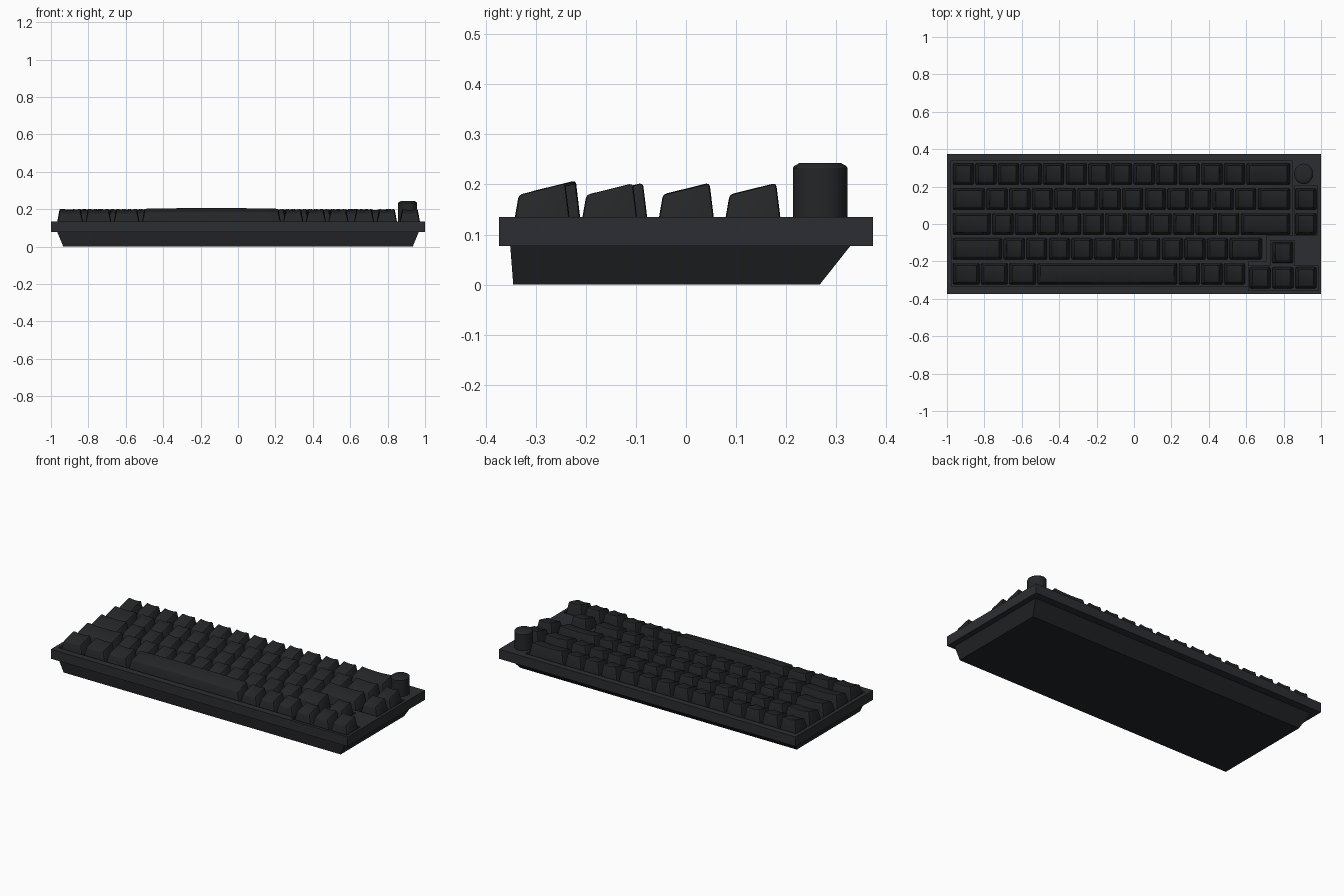
import bpy, bmesh, math

if "Cube" in bpy.data.objects:
    bpy.data.objects.remove(bpy.data.objects["Cube"])

def material(name, c):
    m = bpy.data.materials.new(name)
    m.diffuse_color = (*c, 1)
    m.use_nodes = True
    m.node_tree.nodes["Principled BSDF"].inputs["Base Color"].default_value = m.diffuse_color
    return m

CASE = material("case_dark", (0.024, 0.027, 0.031))
BASE = material("base_dark", (0.017, 0.018, 0.020))
KEYS = material("key_dark", (0.018, 0.019, 0.021))

def finish(name, bm, mat=None):
    bmesh.ops.recalc_face_normals(bm, faces=bm.faces)
    me = bpy.data.meshes.new(name)
    bm.to_mesh(me)
    bm.free()
    ob = bpy.data.objects.new(name, me)
    bpy.context.collection.objects.link(ob)
    if mat:
        me.materials.append(mat)
    return ob

def frustum(name, lo, hi, z0, z1, mat=None):
    """Box whose bottom (lo) and top (hi) are x0, x1, y0, y1 rectangles."""
    bm = bmesh.new()
    rings = []
    for (x0, x1, y0, y1), z in ((lo, z0), (hi, z1)):
        rings.append([bm.verts.new((x, y, z)) for x, y in
                      ((x0, y0), (x1, y0), (x1, y1), (x0, y1))])
    for r in rings:
        bm.faces.new(r)
    for i in range(4):
        j = (i + 1) % 4
        bm.faces.new((rings[0][i], rings[0][j], rings[1][j], rings[1][i]))
    return finish(name, bm, mat)

# Tapered lower case
frustum("lower_case", (-0.934, 0.934, -0.345, 0.267),
        (-0.966, 0.966, -0.351, 0.328), 0, 0.077, BASE)

# Upper frame with key wells cut in
rim = (-1, 1, -0.373, 0.373)
frame = frustum("upper_frame", rim, rim, 0.077, 0.135, CASE)
wells = [(-0.978, 0.848, -0.062, 0.336), (-0.977, 0.705, -0.200, -0.050),
         (-0.976, 0.609, -0.333, -0.190), (0.857, 0.982, -0.061, 0.204),
         (0.611, 0.983, -0.356, -0.224), (0.730, 0.858, -0.230, -0.088)]
for i, w in enumerate(wells):
    cutter = frustum(f"well_cutter_{i}", w, w, 0.105, 0.2)
    cutter.hide_render = True
    cutter.hide_set(True)
    mod = frame.modifiers.new("well", "BOOLEAN")
    mod.operation = "DIFFERENCE"
    mod.solver = "EXACT"
    mod.object = cutter

def keycap(name, x0, x1, yc, dish=0.006):
    """Tapered cap with a back-high top, scooped (or crowned) across its width."""
    nx, ny, zb = 8, 2, 0.122
    cx, hw = (x0 + x1) / 2, (x1 - x0) / 2
    bm = bmesh.new()
    top = [[None] * (ny + 1) for _ in range(nx + 1)]
    low = {}
    for i in range(nx + 1):
        s = 2 * i / nx - 1
        for j in range(ny + 1):
            t = j / ny
            z = 0.181 + 0.023 * t - dish * (1 - s * s)
            top[i][j] = bm.verts.new((cx + s * (hw - 0.015), yc - 0.046 + 0.093 * t, z))
            if i in (0, nx) or j in (0, ny):
                low[i, j] = bm.verts.new((cx + s * hw, yc - 0.056 + 0.113 * t, zb))
    for i in range(nx):
        for j in range(ny):
            bm.faces.new((top[i][j], top[i + 1][j], top[i + 1][j + 1], top[i][j + 1]))
    loop = ([(i, 0) for i in range(nx)] + [(nx, j) for j in range(ny)] +
            [(i, ny) for i in range(nx, 0, -1)] + [(0, j) for j in range(ny, 0, -1)])
    for a, b in zip(loop, loop[1:] + loop[:1]):
        bm.faces.new((low[a], low[b], top[b[0]][b[1]], top[a[0]][a[1]]))
    bm.faces.new([low[p] for p in loop])
    for f in bm.faces:
        f.smooth = True
    # round the cap edges and corners
    sharp = [e for e in bm.edges if e.calc_face_angle(0) > 0.6 and
             max(v.co.z for v in e.verts) > zb + 0.01]
    bm.normal_update()
    sharp = [e for e in bm.edges if len(e.link_faces) == 2 and
             e.link_faces[0].normal.angle(e.link_faces[1].normal) > 0.6 and
             max(v.co.z for v in e.verts) > zb + 0.01] or sharp
    bmesh.ops.bevel(bm, geom=sharp, offset=0.007, segments=2, profile=0.5,
                    affect="EDGES", clamp_overlap=True)
    ob = finish(name, bm, KEYS)
    bpy.context.view_layer.objects.active = ob
    ob.select_set(True)
    bpy.ops.object.shade_smooth_by_angle(angle=math.radians(35))
    ob.select_set(False)

# Main key block: widths in key units, left to right
U, LEFT, GAP = 0.1208, -0.973, 0.0045
rows = [(0.267, [1] * 13 + [2]),
        (0.133, [1.5] + [1] * 12 + [1.5]),
        (0.000, [1.75] + [1] * 11 + [2.25]),
        (-0.133, [2.25] + [1] * 10 + [1.5]),
        (-0.267, [1.25] * 3 + [6.25] + [1] * 3)]
for r, (y, widths) in enumerate(rows):
    x = LEFT
    for k, w in enumerate(widths):
        space = w > 6
        name = "space_bar" if space else f"key_row{r + 1}_{k + 1}"
        keycap(name, x + GAP, x + w * U - GAP, y, -0.004 if space else 0.006)
        x += w * U

# Right column and arrow keys
for name, x, y in [("side_key_upper", 0.919, 0.133), ("side_key_lower", 0.919, 0),
                   ("arrow_up", 0.795, -0.153), ("arrow_left", 0.674, -0.288),
                   ("arrow_down", 0.796, -0.288), ("arrow_right", 0.919, -0.288)]:
    keycap(name, x - 0.056, x + 0.056, y)

# Rotary knob, turned from a profile
bm = bmesh.new()
profile = [(1, 0.13), (1, 0.233), (0.95, 0.237), (0.75, 0.243)]
N = 40
rings = [[bm.verts.new((0.907 + 0.051 * r * math.cos(2 * math.pi * i / N),
                        0.268 + 0.0545 * r * math.sin(2 * math.pi * i / N), z))
          for i in range(N)] for r, z in profile]
for a, b in zip(rings, rings[1:]):
    for i in range(N):
        j = (i + 1) % N
        bm.faces.new((a[i], a[j], b[j], b[i]))
bm.faces.new(rings[0])
bm.faces.new(rings[-1])
knob = finish("knob", bm, KEYS)
bpy.context.view_layer.objects.active = knob
knob.select_set(True)
bpy.ops.object.shade_smooth_by_angle(angle=math.radians(30))
